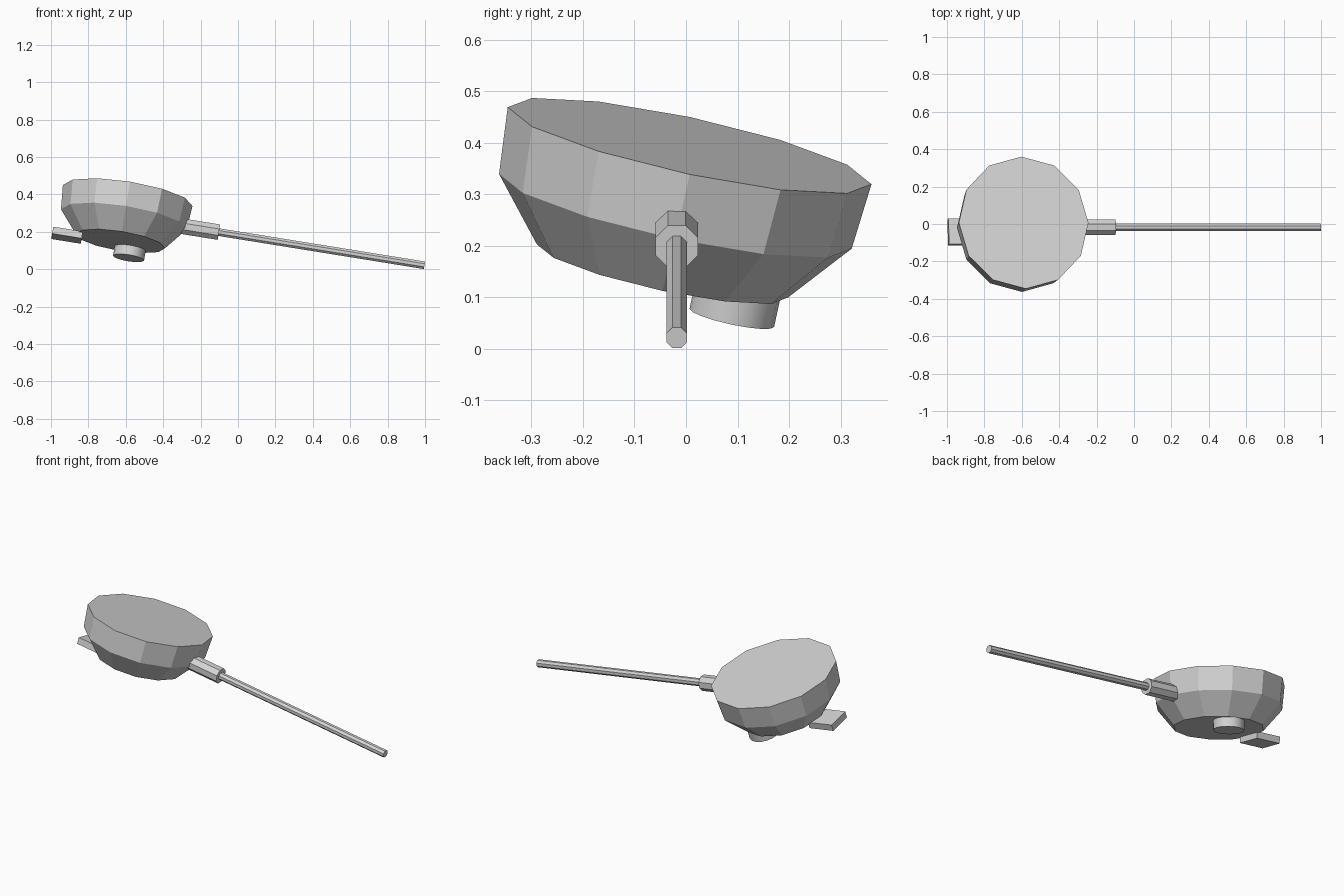
import bpy, bmesh, math
from mathutils import Matrix, Vector

cube = bpy.data.objects.get("Cube")
if cube:
    bpy.data.objects.remove(cube)

grey = bpy.data.materials.new("plain_grey")
grey.use_nodes = True
grey.diffuse_color = (0.66, 0.66, 0.66, 1)
grey.node_tree.nodes["Principled BSDF"].inputs["Base Color"].default_value = grey.diffuse_color

# Shared tilted frame: along the handle, across the bowl, and the bowl axis
along = Vector((0.987, 0, -0.159)).normalized()
across = Vector((-0.033, 0.978, -0.207)).normalized()
axis = along.cross(across).normalized()
across = axis.cross(along)


def frame(origin, x, y, z):
    return Matrix.Translation(origin) @ Matrix((x, y, z)).transposed().to_4x4()


def finish(name, bm, matrix):
    bmesh.ops.recalc_face_normals(bm, faces=bm.faces)
    mesh = bpy.data.meshes.new(name)
    bm.to_mesh(mesh)
    bm.free()
    mesh.materials.append(grey)
    obj = bpy.data.objects.new(name, mesh)
    obj.matrix_world = matrix
    bpy.context.collection.objects.link(obj)
    return obj


def lathe(name, profile, sides, matrix, turn=0.0, squash=1.0):
    """Closed solid from (radius, height) rings, capped at both ends."""
    bm = bmesh.new()
    rings = []
    for r, h in profile:
        angles = [turn + math.tau * i / sides for i in range(sides)]
        rings.append([bm.verts.new((r * squash * math.cos(a), r * math.sin(a), h)) for a in angles])
    for low, high in zip(rings, rings[1:]):
        for i in range(sides):
            j = (i + 1) % sides
            bm.faces.new((low[i], low[j], high[j], high[i]))
    bm.faces.new(rings[0])
    bm.faces.new(rings[-1])
    return finish(name, bm, matrix)


# Faceted bowl with a flat closed top
bowl_frame = frame((-0.59, 0.007, 0.394), along, across, axis)
lathe("bowl", [(0.249, -0.252), (0.350, -0.132), (0.361, 0)], 12, bowl_frame, squash=0.972)

# Round foot under the bowl
foot_frame = frame((-0.585, 0.089, 0.06), along, across, axis)
foot = lathe("foot", [(0.084, 0), (0.084, 0.06)], 16, foot_frame)
bpy.context.view_layer.objects.active = foot
foot.select_set(True)
bpy.ops.object.shade_smooth_by_angle(angle=math.radians(30))
foot.select_set(False)

# Handle: thick socket and thin rod, running outward from the bowl
side = Vector((0, 1, 0))
socket_start = Vector((-0.33, -0.018, 0.235))
handle_frame = frame(socket_start, side, along.cross(side), along)
lathe("handle_socket", [(0.045, 0), (0.045, 0.231)], 8, handle_frame, turn=math.pi / 8)
lathe("handle_rod", [(0.022, 0.2), (0.022, 1.344)], 8, handle_frame, turn=math.pi / 8)

# Flat tab on the side opposite the handle
bm = bmesh.new()
bmesh.ops.create_cube(bm, size=2)
bmesh.ops.scale(bm, vec=(0.08, 0.07, 0.019), verts=bm.verts)
finish("side_tab", bm, frame((-0.914, -0.043, 0.182), along, across, axis))
